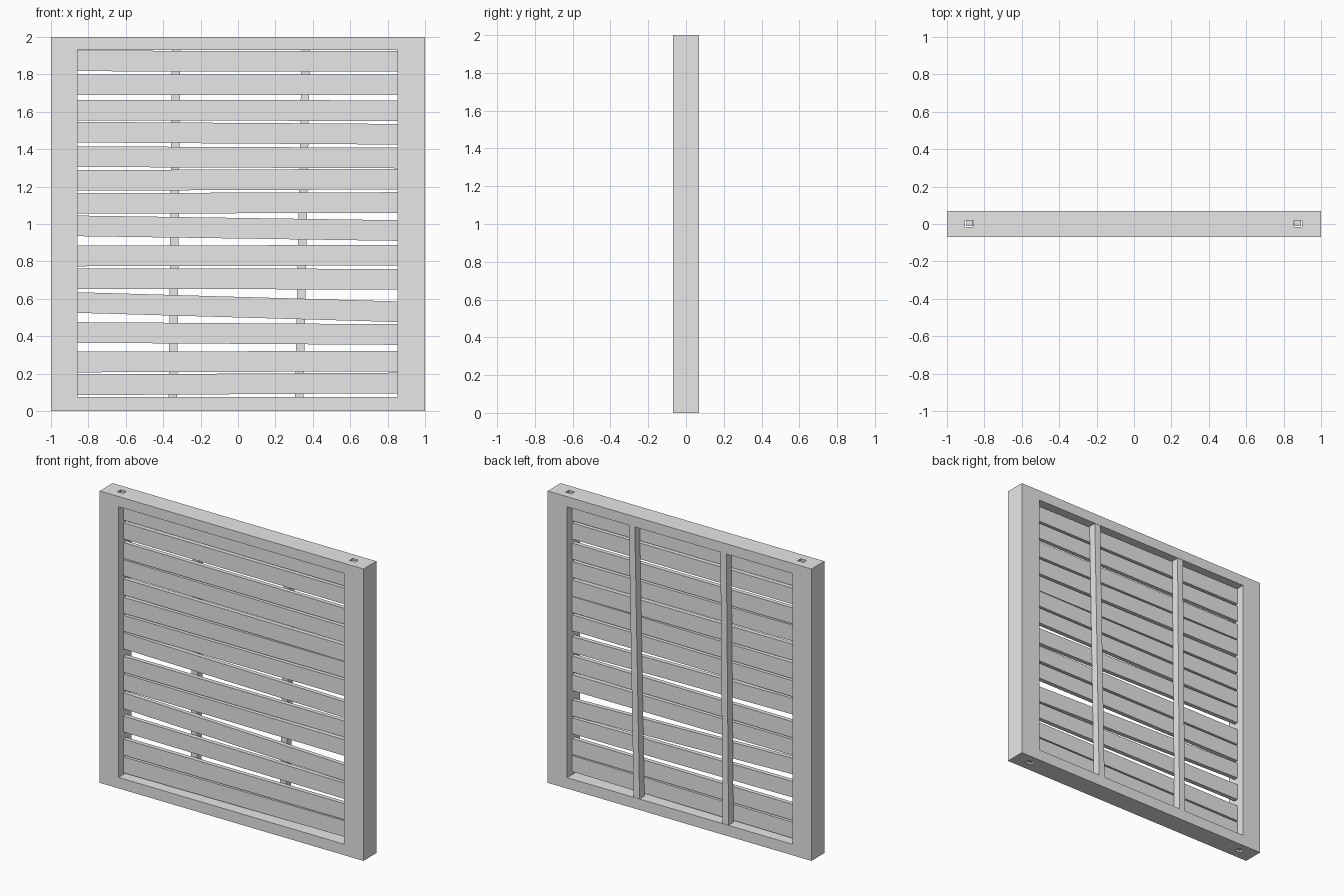
import bpy, bmesh

if "Cube" in bpy.data.objects:
    bpy.data.objects.remove(bpy.data.objects["Cube"], do_unlink=True)

GREY = (0.8, 0.8, 0.8, 1)
mat = bpy.data.materials.new("plain grey")
mat.use_nodes = True
mat.diffuse_color = GREY
mat.node_tree.nodes["Principled BSDF"].inputs["Base Color"].default_value = GREY


def prism(name, corners, along, lo, hi):
    """Extrude a quad of 2D corners along y (corners are x,z) or x (corners are y,z)."""
    bm = bmesh.new()

    def point(a, b, d):
        return (a, d, b) if along == "y" else (d, a, b)
    ends = [[bm.verts.new(point(a, b, d)) for a, b in corners] for d in (lo, hi)]
    bm.faces.new(ends[0])
    bm.faces.new(ends[1][::-1])
    for i in range(4):
        j = (i + 1) % 4
        bm.faces.new((ends[0][j], ends[0][i], ends[1][i], ends[1][j]))
    bmesh.ops.recalc_face_normals(bm, faces=bm.faces)
    mesh = bpy.data.meshes.new(name)
    bm.to_mesh(mesh)
    bm.free()
    mesh.materials.append(mat)
    ob = bpy.data.objects.new(name, mesh)
    bpy.context.collection.objects.link(ob)
    return ob


def box(name, x0, x1, y0, y1, z0, z1):
    return prism(name, [(x0, z0), (x1, z0), (x1, z1), (x0, z1)], "y", y0, y1)


LEFT, RIGHT, SILL, HEAD = -0.857, 0.852, 0.075, 1.93

# Frame: solid block with the window opening and two rod channels cut out
frame = box("frame", -1, 1, -0.07, 0.07, 0, 2)
cutters = [box("opening_cutter", LEFT, RIGHT, -0.2, 0.2, SILL, HEAD)]
for x in (-0.881, 0.877):
    cutters.append(box("channel_cutter", x - 0.022, x + 0.022, -0.016, 0.02, -0.1, 2.1))
bpy.context.view_layer.objects.active = frame
for cutter in cutters:
    cutter.hide_render = True
    mod = frame.modifiers.new("cut", "BOOLEAN")
    mod.operation = "DIFFERENCE"
    mod.solver = "EXACT"
    mod.object = cutter
    bpy.ops.object.modifier_apply(modifier=mod.name)
    bpy.data.objects.remove(cutter, do_unlink=True)

# Rods sitting loosely in the channels
for name, x in (("right_rod", -0.879), ("left_rod", 0.875)):
    box(name, x - 0.017, x + 0.017, -0.01, 0.018, 0.01, 1.99)

# Slats: centre height at the right end and at the left end, each slightly crooked
SLATS = [(0.14, 0.15), (0.262, 0.267), (0.42, 0.409), (0.58, 0.531),
         (0.708, 0.705), (0.829, 0.833), (0.99, 0.965), (1.11, 1.115),
         (1.233, 1.24), (1.36, 1.353), (1.491, 1.48), (1.609, 1.606),
         (1.744, 1.744), (1.872, 1.869)]
HALF = 0.055
for i, (a, b) in enumerate(SLATS):
    prism(f"slat_{i + 1}", [(LEFT, a - HALF), (RIGHT, b - HALF),
                            (RIGHT, b + HALF), (LEFT, a + HALF)], "y", -0.015, 0.015)

# Two leaning battens behind the slats
for name, low, high in (("right_batten", -0.348, -0.331), ("left_batten", 0.327, 0.363)):
    w = 0.0225
    prism(name, [(low - w, SILL), (low + w, SILL), (high + w, HEAD), (high - w, HEAD)],
          "y", 0.015, 0.068)
